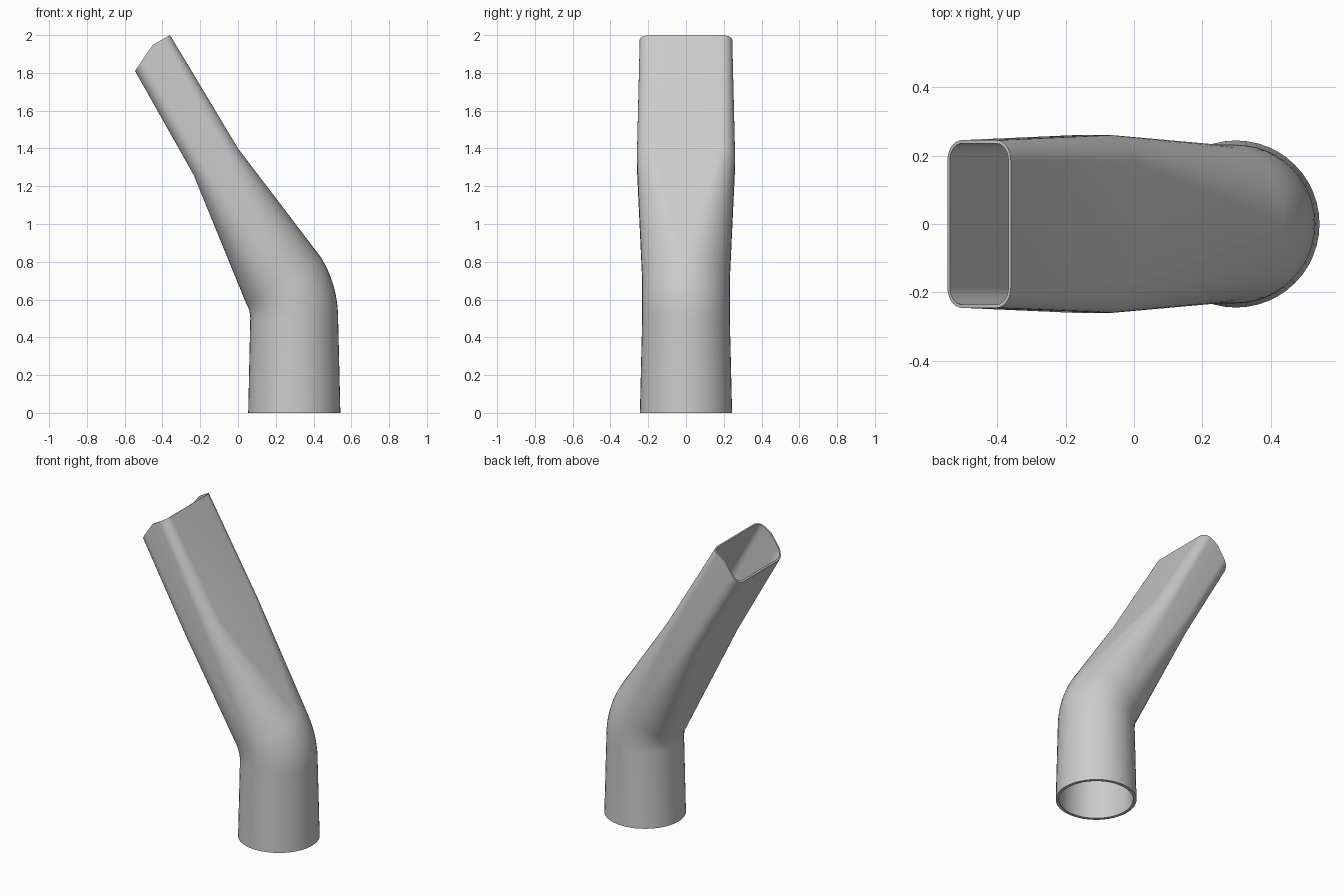
import bpy
import bmesh
from math import cos, sin, pi, radians
from mathutils import Vector

cube = bpy.data.objects.get("Cube")
if cube:
    bpy.data.objects.remove(cube)

ARC = 12  # segments per rounded corner


def section(a, b, half_y, radius, inset, lift=0.0):
    """Rounded rectangle spanning a to b in the xz plane and +-half_y in depth."""
    a, b = Vector((a[0], 0, a[1])), Vector((b[0], 0, b[1]))
    mid, across = (a + b) / 2, (b - a).normalized()
    full = (b - a).length / 2
    hu, hy = full - inset, half_y - inset
    ru, ry = min(radius - inset, hu), min(radius - inset, hy)
    flat = []
    for q, (su, sy) in enumerate(((1, 1), (-1, 1), (-1, -1), (1, -1))):
        for i in range(ARC + 1):
            ang = (q + i / ARC) * pi / 2
            flat.append((su * (hu - ru) + ru * cos(ang), sy * (hy - ry) + ry * sin(ang)))
        if q % 2 == 0:  # middle of each side wall
            flat.append((0, sy * hy))
    return [mid + across * u + Vector((0, y, lift * (1 - abs(u) / full))) for u, y in flat]


# Outline of the pipe: round base, swept elbow, flattened neck, open mouth
stations = [((0.054, 0), (0.542, 0), 0.244, 1, 0.02, 0)]
PIVOT_X, PIVOT_Z, STEPS = -0.093, 0.5, 10
for i in range(STEPS + 1):
    t = radians(31) * i / STEPS
    ends = [(PIVOT_X + r * cos(t), PIVOT_Z + r * sin(t)) for r in (0.158, 0.623)]
    stations.append((*ends, 0.232, 1, 0.02, 0))
stations.append(((-0.235, 1.26), (0.0, 1.4), 0.26, 0.08, 0.018, 0))
stations.append(((-0.545, 1.81), (-0.36, 2.0), 0.245, 0.06, 0.01, 0.042))

# Outer skin upwards, inner skin back down, closed at both rims
rings = [section(a, b, hy, r, 0, l) for a, b, hy, r, t, l in stations]
rings += [section(a, b, hy, r, t, l) for a, b, hy, r, t, l in reversed(stations)]

bm = bmesh.new()
loops = [[bm.verts.new(p) for p in ring] for ring in rings]
for k, low in enumerate(loops):
    high = loops[(k + 1) % len(loops)]
    for i in range(len(low)):
        j = (i + 1) % len(low)
        bm.faces.new((low[i], low[j], high[j], high[i]))
bmesh.ops.remove_doubles(bm, verts=bm.verts, dist=0.0005)
bmesh.ops.recalc_face_normals(bm, faces=bm.faces)

mesh = bpy.data.meshes.new("bent_nozzle")
bm.to_mesh(mesh)
bm.free()
nozzle = bpy.data.objects.new("bent_nozzle", mesh)
bpy.context.collection.objects.link(nozzle)

# Plain grey plastic
grey = bpy.data.materials.new("grey_plastic")
grey.use_nodes = True
colour = (0.6, 0.6, 0.6, 1)
grey.diffuse_color = colour
grey.node_tree.nodes["Principled BSDF"].inputs["Base Color"].default_value = colour
mesh.materials.append(grey)

bpy.ops.object.select_all(action="DESELECT")
nozzle.select_set(True)
bpy.context.view_layer.objects.active = nozzle
bpy.ops.object.shade_smooth_by_angle(angle=radians(30))
